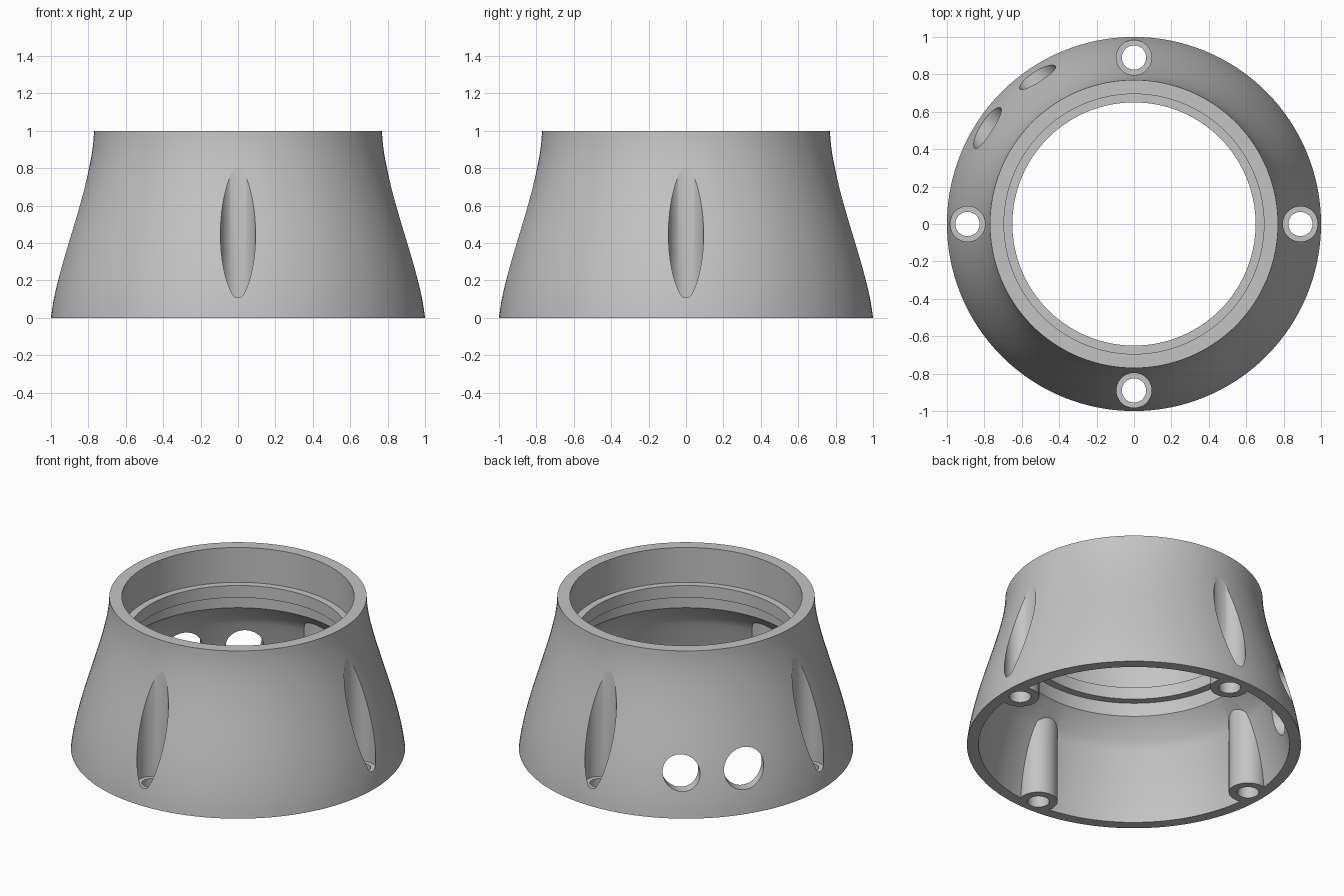
import bpy
import bmesh
from math import sin, cos, pi, radians
from mathutils import Matrix, Vector

cube = bpy.data.objects.get("Cube")
if cube:
    bpy.data.objects.remove(cube, do_unlink=True)

SEGMENTS = 128
WALL = 0.07
SCREW_RADIUS = 0.89


def make_object(name, bm):
    bmesh.ops.recalc_face_normals(bm, faces=bm.faces[:])
    mesh = bpy.data.meshes.new(name)
    bm.to_mesh(mesh)
    bm.free()
    obj = bpy.data.objects.new(name, mesh)
    bpy.context.collection.objects.link(obj)
    return obj


def lathe(name, profile):
    """Closed solid of revolution from (radius, height) points, bottom to top."""
    bm = bmesh.new()
    rings = []
    for r, z in profile:
        angles = [2 * pi * i / SEGMENTS for i in range(SEGMENTS)]
        rings.append([bm.verts.new((r * cos(a), r * sin(a), z)) for a in angles])
    for low, high in zip(rings, rings[1:]):
        for i in range(SEGMENTS):
            j = (i + 1) % SEGMENTS
            bm.faces.new((low[i], low[j], high[j], high[i]))
    bm.faces.new(rings[0][::-1])
    bm.faces.new(rings[-1])
    return make_object(name, bm)


def rod(name, start, end, radius):
    """Cylinder running between two points."""
    start, end = Vector(start), Vector(end)
    axis = end - start
    turn = axis.to_track_quat('Z', 'Y').to_matrix().to_4x4()
    bm = bmesh.new()
    bmesh.ops.create_cone(bm, cap_ends=True, segments=64, radius1=radius,
                          radius2=radius, depth=axis.length,
                          matrix=Matrix.Translation((start + end) / 2) @ turn)
    return make_object(name, bm)


def cut(target, cutter):
    """Subtract the cutter from the target and discard it."""
    cutter.hide_render = True
    mod = target.modifiers.new("cut", 'BOOLEAN')
    mod.operation = 'DIFFERENCE'
    mod.solver = 'EXACT'
    mod.object = cutter
    bpy.context.view_layer.objects.active = target
    bpy.ops.object.modifier_apply(modifier=mod.name)
    bpy.data.objects.remove(cutter, do_unlink=True)


def flare(t):
    """Outer wall curve: wide foot easing into a vertical neck."""
    ctrl = [Vector(p) for p in ((1, 0), (0.96, 0.35), (0.775, 0.72), (0.77, 1))]
    s = 1 - t
    return (s**3 * ctrl[0] + 3 * s * s * t * ctrl[1]
            + 3 * s * t * t * ctrl[2] + t**3 * ctrl[3])


# Outer body
curve = [flare(i / 24) for i in range(25)]
housing = lathe("housing", [tuple(p) for p in curve])

# Cavity: offset wall, chamfer, retaining lip and top recess
inner = [(p.x - WALL, p.y) for p in curve if p.y < 0.47]
cavity = lathe("cavity", [(1 - WALL, -0.1)] + inner + [
    (0.81, 0.49), (0.70, 0.60), (0.70, 0.69), (0.65, 0.69),
    (0.65, 0.77), (0.695, 0.77), (0.695, 1.1)])

# Screw bosses stay standing inside the cavity
spots = [(SCREW_RADIUS * cos(k * pi / 2), SCREW_RADIUS * sin(k * pi / 2))
         for k in range(4)]
for x, y in spots:
    cut(cavity, rod("boss", (x, y, -0.2), (x, y, 0.63), 0.115))
cut(housing, cavity)

# Counterbores and through holes
for x, y in spots:
    cut(housing, rod("counterbore", (x, y, 0.11), (x, y, 1.2), 0.094))
    cut(housing, rod("screw_hole", (x, y, -0.1), (x, y, 0.3), 0.065))

# Pair of parallel cable ports through the back wall
out = Vector((cos(radians(135)), sin(radians(135)), 0))
side = Vector((-out.y, out.x, 0))
for offset, radius in ((-0.19, 0.11), (0.19, 0.125)):
    base = side * offset + Vector((0, 0, 0.275))
    cut(housing, rod("cable_port", base + out * 0.6, base + out * 1.3, radius))

# Material and shading
grey = bpy.data.materials.new("plain_grey")
grey.use_nodes = True
colour = (0.55, 0.55, 0.55, 1)
grey.diffuse_color = colour
grey.node_tree.nodes["Principled BSDF"].inputs["Base Color"].default_value = colour
housing.data.materials.clear()
housing.data.materials.append(grey)

bpy.ops.object.select_all(action='DESELECT')
housing.select_set(True)
bpy.context.view_layer.objects.active = housing
bpy.ops.object.shade_smooth_by_angle(angle=radians(30))
